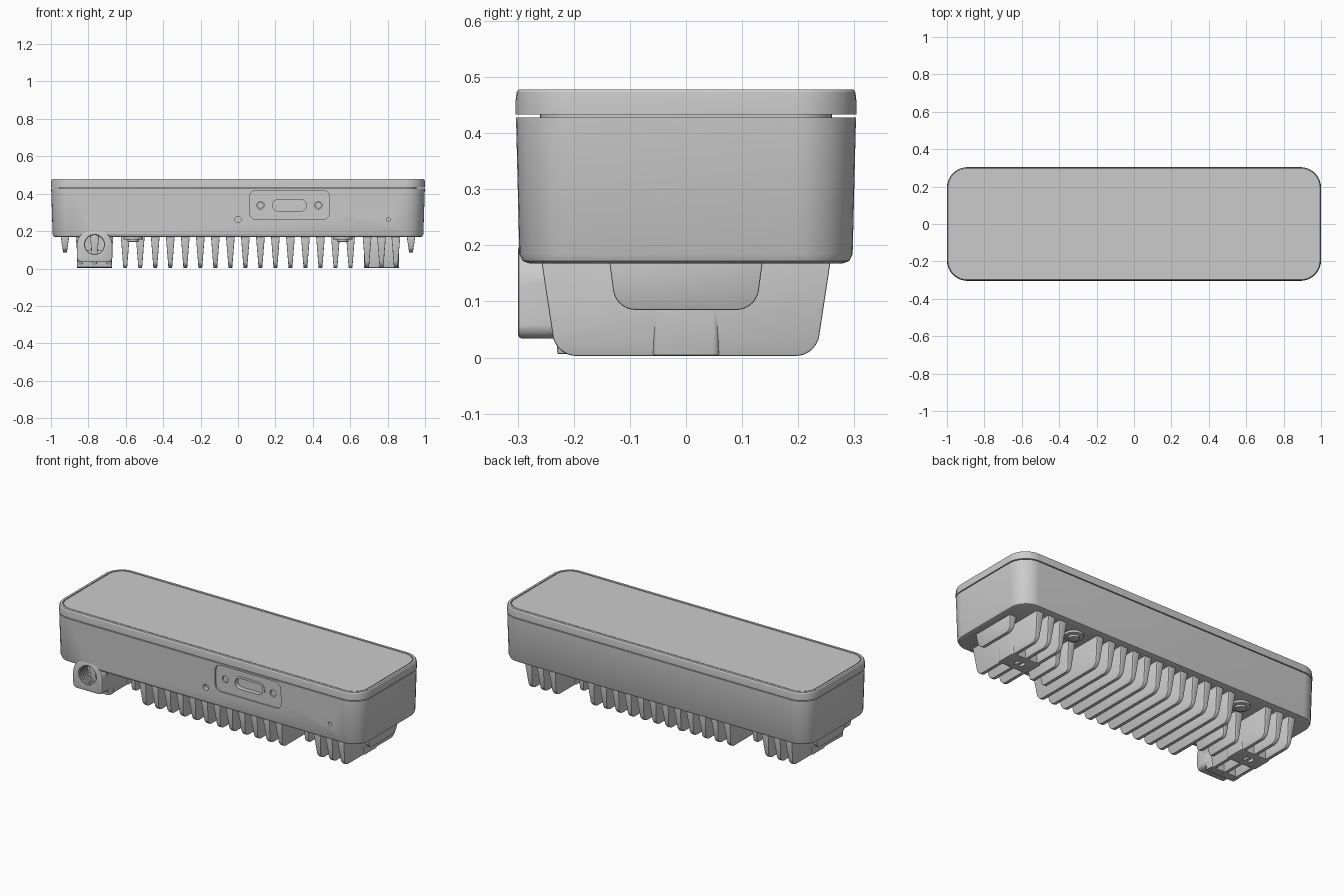
import bpy, bmesh, math
from mathutils import Vector

if "Cube" in bpy.data.objects:
    bpy.data.objects.remove(bpy.data.objects["Cube"])


def rounded(pts, radii, n=7):
    """2D outline with each corner replaced by an arc."""
    out = []
    for i, p in enumerate(pts):
        p, a, b = Vector(p), Vector(pts[i - 1]), Vector(pts[(i + 1) % len(pts)])
        u, v, r = (a - p).normalized(), (b - p).normalized(), radii[i]
        if r == 0:
            out.append(p)
            continue
        half = u.angle(v) / 2
        c = p + (u + v).normalized() * r / math.sin(half)
        s, e = p + u * r / math.tan(half) - c, p + v * r / math.tan(half) - c
        out += [c + s.lerp(e, t / n).normalized() * r for t in range(n + 1)]
    return out


def rect(cx, cy, hx, hy, r):
    return rounded([(cx - hx, cy - hy), (cx + hx, cy - hy),
                    (cx + hx, cy + hy), (cx - hx, cy + hy)], [r] * 4)


def circle(cx, cy, r, n=32):
    return [Vector((cx + r * math.cos(2 * math.pi * i / n),
                    cy + r * math.sin(2 * math.pi * i / n))) for i in range(n)]


def loft(name, rings, bevel=0):
    """Skin a stack of equal rings and cap both ends."""
    bm = bmesh.new()
    rows = [[bm.verts.new(p) for p in ring] for ring in rings]
    n = len(rows[0])
    for lo, hi in zip(rows, rows[1:]):
        for i in range(n):
            bm.faces.new((lo[i], lo[(i + 1) % n], hi[(i + 1) % n], hi[i]))
    bm.faces.new(rows[0][::-1])
    bm.faces.new(rows[-1])
    bmesh.ops.recalc_face_normals(bm, faces=bm.faces)
    me = bpy.data.meshes.new(name)
    bm.to_mesh(me)
    bm.free()
    ob = bpy.data.objects.new(name, me)
    bpy.context.collection.objects.link(ob)
    if bevel:
        m = ob.modifiers.new("bevel", 'BEVEL')
        m.width, m.segments, m.angle_limit = bevel, 2, math.radians(40)
        apply(ob, m)
    return ob


def activate(ob):
    bpy.ops.object.select_all(action='DESELECT')
    ob.select_set(True)
    bpy.context.view_layer.objects.active = ob


def apply(ob, m):
    activate(ob)
    bpy.ops.object.modifier_apply(modifier=m.name)


def prism_y(name, outline, y0, y1, bevel=0):
    return loft(name, [[(p.x, y, p.y) for p in outline] for y in (y0, y1)], bevel)


def prism_z(name, outline, z0, z1, bevel=0):
    return loft(name, [[(p.x, p.y, z) for p in outline] for z in (z0, z1)], bevel)


def cut(ob, cutter):
    cutter.hide_render = True
    m = ob.modifiers.new("cut", 'BOOLEAN')
    m.operation, m.solver, m.object = 'DIFFERENCE', 'EXACT', cutter
    apply(ob, m)
    bpy.data.objects.remove(cutter)


def tray(name, layers):
    return loft(name, [[(p.x, p.y, z) for p in rect(0, 0, hx, hy, r)]
                       for hx, hy, r, z in layers])


# Housing, gasket neck and lid with a grooved top panel
body = tray("housing", [(.975, .28, .085, .168), (.986, .291, .096, .172),
                        (.991, .297, .102, .184), (.999, .303, .108, .428)])
tray("gasket_neck", [(.955, .26, .07, .42), (.955, .26, .07, .44)])
tray("lid", [(1, .304, .109, .433), (1, .304, .109, .455), (.998, .302, .107, .473),
             (.994, .298, .103, .478), (.981, .285, .09, .478), (.981, .285, .09, .471),
             (.976, .28, .085, .471), (.976, .28, .085, .477)])

# Connector recess, port and small holes in the front
cut(body, prism_y("recess_cutter", rect(.275, .34, .213, .078, .035), -.35, -.29))
cut(body, prism_y("port_cutter", rect(.275, .338, .102, .043, .04), -.35, -.24))
for x, z, r in ((0, .262, .017), (.805, .262, .011), (.12, .338, .02), (.43, .338, .02)):
    cut(body, prism_y("hole_cutter", circle(x, z, r, 20), -.35, -.272))
port = prism_y("port_rim", rect(.275, .338, .102, .043, .04), -.292, -.25)
cut(port, prism_y("port_rim_cutter", rect(.275, .338, .09, .031, .03), -.35, -.265))
for x in (.12, .43):
    prism_y("recess_screw", circle(x, .338, .017, 20), -.284, -.26)


# Heat sink fins, tapered in thickness
def fin(name, x, ytop, ybot, z0, r, ztop=.18):
    outline = rounded([(-ytop, ztop), (-ybot, z0), (ybot, z0), (ytop, ztop)], [0, r, r, 0])

    def half(z):
        return .01 + .014 * (z - z0) / (ztop - z0)
    return loft(name, [[(x + s * half(p.y), p.x, p.y) for p in outline] for s in (-1, 1)],
                bevel=.003)


for i in range(16):
    x = -.603 + i * .0803
    if i in (0, 1, 14, 15):
        fin("short_middle_fin", x, .125, .105, .003, .025)
    else:
        fin("middle_fin", x, .259, .232, .003, .042)
for s in (-1, 1):
    fin("end_fin", s * .925, .138, .125, .085, .04)
    for x in (.69, .767, .844):
        fin("mount_fin", s * x, .259, .232, .003, .042)
    # Mounting block with a screw hole between the outer fins
    block = prism_z("mount_block", rect(s * .767, 0, .094, .06, .012), .003, .18, .004)
    cut(block, prism_z("mount_hole_cutter", circle(s * .767, 0, .027), -.02, .12))
    # Case screws in the gaps between fin groups
    for t in (-1, 1):
        prism_z("screw_boss", circle(s * .56, t * .185, .052), .155, .18, .003)
        prism_z("screw_head", circle(s * .56, t * .185, .03), .143, .16, .004)

# Threaded front socket with a bar joining the fins behind it
socket = prism_y("front_socket", rounded([(-.862, .034), (-.672, .034), (-.672, .2), (-.862, .2)],
                                         [.025, .025, .07, .07]), -.299, -.2, .006)
for ob in (body, socket):
    cut(ob, prism_y("socket_cutter", circle(-.767, .128, .058), -.35, -.215))
prism_z("fin_bar", rect(-.767, -.205, .094, .025, .01), .006, .1, .004)
for i in range(5):
    bpy.ops.mesh.primitive_torus_add(location=(-.767, -.288 + i * .015, .128),
                                     rotation=(math.pi / 2, 0, 0), major_radius=.057,
                                     minor_radius=.006, major_segments=32, minor_segments=6)
    bpy.context.object.name = "socket_thread"

# Smooth shading with sharp edges kept
for ob in list(bpy.context.scene.objects):
    activate(ob)
    bpy.ops.object.shade_smooth_by_angle(angle=math.radians(30))
